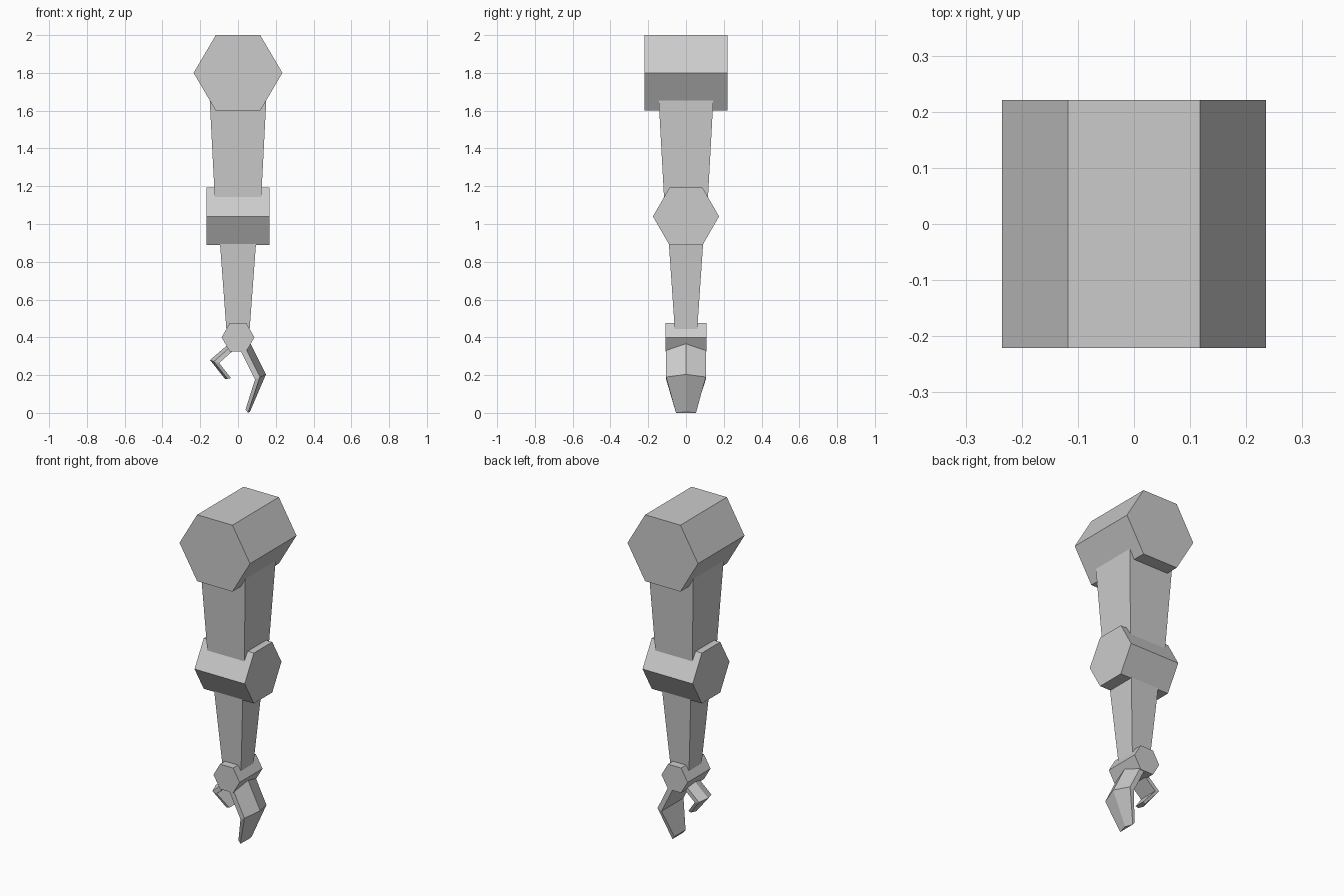
import bpy
import math

cube = bpy.data.objects.get("Cube")
if cube:
    bpy.data.objects.remove(cube, do_unlink=True)

grey = bpy.data.materials.new("plain_grey")
grey.use_nodes = True
tone = (0.6, 0.6, 0.6, 1)
grey.diffuse_color = tone
grey.node_tree.nodes["Principled BSDF"].inputs["Base Color"].default_value = tone


def loft(name, rings):
    """Skin matching rings of points and cap both ends."""
    n = len(rings[0])
    verts = [p for ring in rings for p in ring]
    faces = [tuple(range(n)), tuple(range(len(verts) - n, len(verts)))]
    for r in range(len(rings) - 1):
        for i in range(n):
            j = (i + 1) % n
            faces.append((r * n + i, r * n + j, (r + 1) * n + j, (r + 1) * n + i))
    mesh = bpy.data.meshes.new(name)
    mesh.from_pydata(verts, [], faces)
    mesh.materials.append(grey)
    obj = bpy.data.objects.new(name, mesh)
    bpy.context.collection.objects.link(obj)
    # Make all faces point outward
    bpy.context.view_layer.objects.active = obj
    obj.select_set(True)
    bpy.ops.object.mode_set(mode='EDIT')
    bpy.ops.mesh.select_all(action='SELECT')
    bpy.ops.mesh.normals_make_consistent(inside=False)
    bpy.ops.object.mode_set(mode='OBJECT')
    obj.select_set(False)
    return obj


def hex_joint(name, z, radius, height, depth, axis):
    """Six-sided joint lying along the x or y axis."""
    rings = []
    for d in (-depth, depth):
        ring = []
        for k in range(6):
            a = k * math.pi / 3
            u = radius * math.cos(a)
            v = z + height * math.sin(a) / math.sin(math.pi / 3)
            ring.append((u, d, v) if axis == 'y' else (d, u, v))
        rings.append(ring)
    return loft(name, rings)


def limb(name, top, bottom):
    """Tapered box between two (z, half x, half y) sections."""
    return loft(name, [[(x * sx, y * sy, z) for sx, sy in ((-1, -1), (1, -1), (1, 1), (-1, 1))]
                       for z, x, y in (top, bottom)])


def claw(name, sections):
    """Bent claw with a ridge along its outer side.
    Each section: half width, then x, z of ridge, edge and inner face."""
    rings = []
    for w, ridge, edge, inner in sections:
        rings.append([(ridge[0], 0, ridge[1]),
                      (edge[0], w, edge[1]), (inner[0], w, inner[1]),
                      (inner[0], -w, inner[1]), (edge[0], -w, edge[1])])
    return loft(name, rings)


# Joints
hex_joint("shoulder_joint", 1.8, 0.235, 0.2, 0.221, 'y')
hex_joint("elbow_joint", 1.04, 0.175, 0.152, 0.167, 'x')
hex_joint("wrist_joint", 0.4, 0.087, 0.075, 0.109, 'y')

# Arm segments
limb("upper_arm", (1.72, 0.153, 0.148), (1.08, 0.12, 0.113))
limb("forearm", (0.96, 0.1, 0.095), (0.42, 0.06, 0.058))

# Claws
claw("large_claw", [
    (0.105, (0.045, 0.41), (0.025, 0.374), (0.0, 0.357)),
    (0.105, (0.148, 0.204), (0.116, 0.19), (0.09, 0.177)),
    (0.053, (0.063, 0.006), (0.053, 0.0), (0.04, 0.018))])
claw("small_claw", [
    (0.06, (-0.02, 0.39), (-0.01, 0.376), (0.0, 0.352)),
    (0.06, (-0.148, 0.28), (-0.128, 0.272), (-0.1, 0.264)),
    (0.03, (-0.069, 0.18), (-0.055, 0.18), (-0.037, 0.184))])
